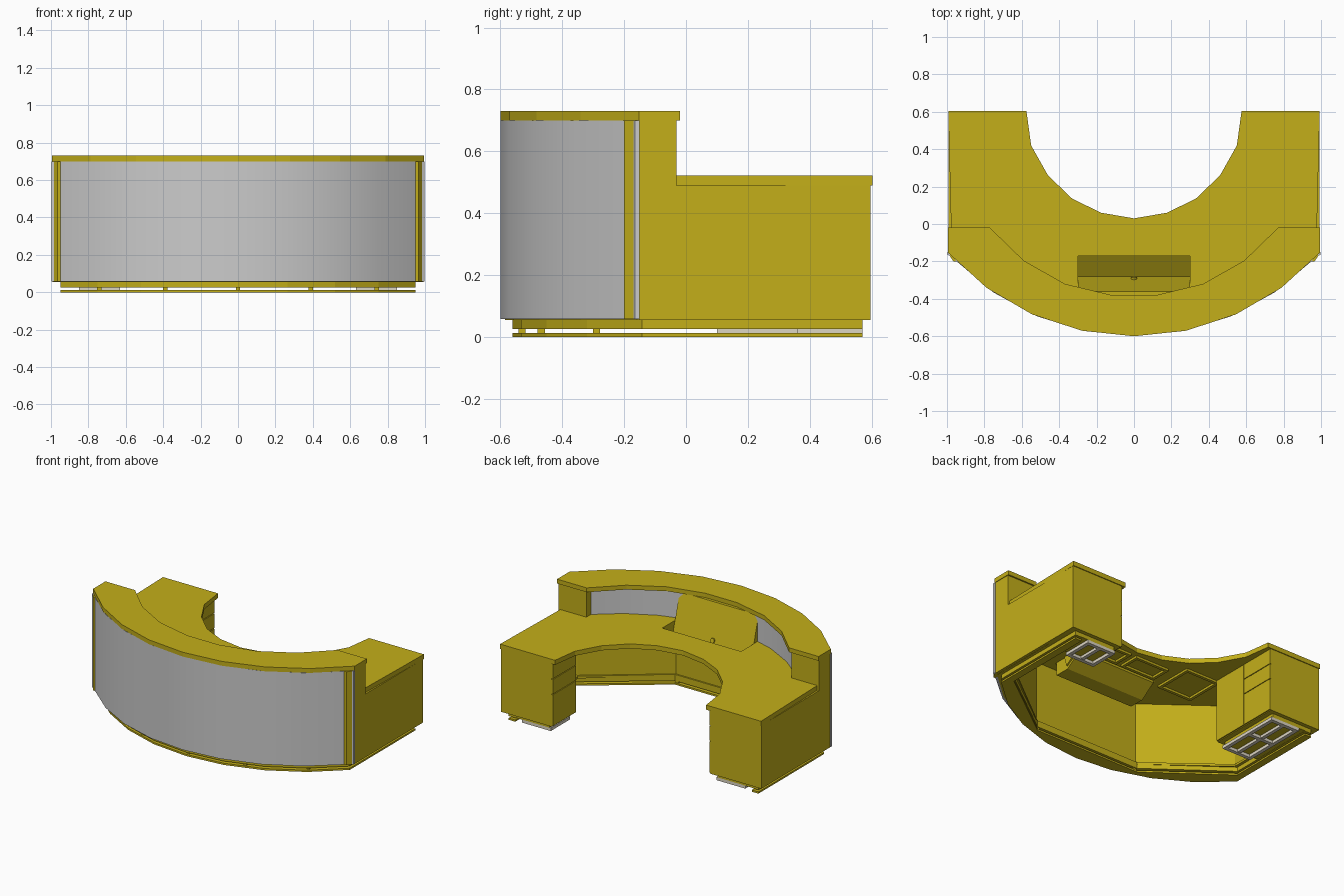
import bpy, bmesh, math
from mathutils import Matrix

if "Cube" in bpy.data.objects:
    bpy.data.objects.remove(bpy.data.objects["Cube"])

CY = 0.73  # centre of the big front arc


def material(name, rgb):
    m = bpy.data.materials.new(name)
    m.diffuse_color = (*rgb, 1)
    m.use_nodes = True
    m.node_tree.nodes["Principled BSDF"].inputs["Base Color"].default_value = m.diffuse_color
    return m


WOOD = material("ochre_wood", (0.55, 0.43, 0.01))
BEIGE = material("beige_metal", (0.72, 0.67, 0.55))


def finish(bm, name, mat=None, smooth=False):
    bmesh.ops.recalc_face_normals(bm, faces=bm.faces)
    me = bpy.data.meshes.new(name)
    bm.to_mesh(me)
    bm.free()
    ob = bpy.data.objects.new(name, me)
    bpy.context.collection.objects.link(ob)
    if mat:
        me.materials.append(mat)
    if smooth:
        bpy.ops.object.select_all(action='DESELECT')
        ob.select_set(True)
        bpy.context.view_layer.objects.active = ob
        bpy.ops.object.shade_smooth_by_angle(angle=math.radians(30))
    return ob


def extrude(name, pts, vec, mat=None, smooth=False):
    bm = bmesh.new()
    f = bm.faces.new([bm.verts.new(p) for p in pts])
    r = bmesh.ops.extrude_face_region(bm, geom=[f])
    bmesh.ops.translate(bm, vec=vec, verts=[g for g in r["geom"] if isinstance(g, bmesh.types.BMVert)])
    return finish(bm, name, mat, smooth)


def prism(name, pts, z0, z1, mat=WOOD, smooth=False):
    return extrude(name, [(x, y, z0) for x, y in pts], (0, 0, z1 - z0), mat, smooth)


def box(name, x, y, z, mat=WOOD):
    pts = [(x[0], y[0]), (x[1], y[0]), (x[1], y[1]), (x[0], y[1])]
    return prism(name, pts, z[0], z[1], mat)


def arc(r, xmax, n=8):
    a = math.asin(xmax / r)
    return [(r * math.sin(t), CY - r * math.cos(t)) for t in (a * (2 * i / n - 1) for i in range(n + 1))]


def mirrored(half):
    return half + [(-x, y) for x, y in reversed(half) if abs(x) > 1e-6]


# upper transaction counter
inner = mirrored([(0.995, -0.02), (0.77, -0.02), (0.59, -0.195), (0.37, -0.32), (0.12, -0.38)])
prism("upper_counter", arc(1.33, 0.995) + inner, 0.70, 0.73)

# curved front panel and inner riser
prism("front_panel", arc(1.329, 0.955) + arc(1.305, 0.945)[::-1], 0.058, 0.70, None, True)
prism("riser_panel", arc(1.145, 0.80) + arc(1.125, 0.79)[::-1], 0.52, 0.70, None, True)

# worktop with the monitor well cut out
knee = mirrored([(0.575, 0.603), (0.55, 0.42), (0.46, 0.26), (0.33, 0.135), (0.175, 0.06), (0, 0.03)])
worktop = prism("worktop", [(-0.993, 0.603)] + arc(1.305, 0.975) + [(0.993, 0.603)] + knee, 0.49, 0.522)
cutter = box("well_cutter", (-0.3, 0.3), (-0.40, -0.17), (0.4, 0.6), None)
cutter.hide_render = True
cutter.hide_set(True)
mod = worktop.modifiers.new("well", 'BOOLEAN')
mod.operation = 'DIFFERENCE'
mod.solver = 'EXACT'
mod.object = cutter

# monitor well: steep screen panel and sloping floor
well = [(-0.385, 0.70), (-0.36, 0.70), (-0.28, 0.42), (-0.17, 0.495), (-0.17, 0.475), (-0.28, 0.40), (-0.385, 0.40)]
extrude("monitor_well", [(-0.3, y, z) for y, z in well], (0.6, 0, 0), WOOD)
for s in (-1, 1):
    extrude("well_cheek", [(s * 0.3, -0.28, 0.42), (s * 0.3, -0.17, 0.49), (s * 0.3, -0.17, 0.52),
                           (s * 0.3, -0.31, 0.52)], (s * 0.01, 0, 0), WOOD)
bm = bmesh.new()
bmesh.ops.create_cone(bm, cap_ends=True, segments=12, radius1=0.015, radius2=0.015, depth=0.02,
                      matrix=Matrix.Translation((0, -0.293, 0.47)) @ Matrix.Rotation(math.radians(-74), 4, 'X'))
finish(bm, "well_knob", WOOD)

# sides: end panels, riser end boxes, corner trims
for s, side in ((-1, "left"), (1, "right")):
    prof = [(-0.15, 0.055), (0.597, 0.055), (0.597, 0.49), (-0.03, 0.49), (-0.03, 0.70), (-0.15, 0.70)]
    extrude(side + "_end_panel", [(s * 0.972, y, z) for y, z in prof], (s * 0.019, 0, 0), WOOD)
    prism(side + "_riser_box", [(s * 0.78, -0.03), (s * 0.975, -0.03), (s * 0.975, -0.16),
                                (s * 0.78, -0.32)], 0.52, 0.70)
    prism(side + "_corner_post", [(s * 0.94, -0.20), (s * 0.965, -0.20), (s * 0.985, -0.17),
                                  (s * 0.985, -0.15), (s * 0.94, -0.15)], 0.058, 0.70)
    prism(side + "_corner_strip", [(s * 0.98, -0.172), (s * 0.996, -0.165), (s * 0.996, -0.15),
                                   (s * 0.98, -0.15)], 0.058, 0.70, None)

# knee-hole back wall and the carcass floor / base rings
wall_out = mirrored([(0.975, -0.09), (0.90, -0.11), (0.41, -0.475)])
wall_in = mirrored([(0.975, -0.07), (0.89, -0.09), (0.40, -0.46)])
prism("kneehole_wall", wall_out + wall_in[::-1], 0.055, 0.49)


def base_ring(name, r, x, yend, inset, z0, z1):
    hole = mirrored([(x - inset, yend), (x - inset, -0.08), (0.40, -0.45)])
    prism(name, [(-x, yend)] + arc(r, x) + [(x, yend)] + hole, z0, z1)


base_ring("carcass_floor", 1.315, 0.97, 0.597, 0.09, 0.055, 0.07)
base_ring("upper_plinth", 1.29, 0.95, 0.57, 0.05, 0.026, 0.056)
base_ring("lower_plinth", 1.29, 0.95, 0.57, 0.05, 0.0, 0.012)

# plinth blocks that carry the ring over the lower strip
for a in range(-36, 37, 18):
    t = math.radians(a)
    x, y = 1.26 * math.sin(t), CY - 1.26 * math.cos(t)
    box("plinth_foot", (x - 0.012, x + 0.012), (y - 0.012, y + 0.012), (0.01, 0.03))


def frame(name, x, y, z, w, mat, bars=0):
    box(name + "_side", (x[0], x[0] + w), y, z, mat)
    box(name + "_side", (x[1] - w, x[1]), y, z, mat)
    for i in range(bars + 2):
        yy = y[0] + (y[1] - y[0] - w) * i / (bars + 1)
        box(name + "_bar", (x[0] + w, x[1] - w), (yy, yy + w), z, mat)


# pedestals: long one with drawers on the left, short one on the right
for s, side, y0 in ((-1, "left", 0.08), (1, "right", 0.34)):
    xs = sorted((s * 0.605, s * 0.975))
    box(side + "_pedestal", xs, (y0, 0.597), (0.055, 0.49))
    box(side + "_pedestal_plinth", sorted((s * 0.64, s * 0.90)), (y0 + 0.03, 0.57), (0.028, 0.056))
    fx = sorted((s * 0.63, s * 0.85))
    frame(side + "_foot_frame", fx, (y0 + 0.02, 0.57), (0.008, 0.029), 0.025, BEIGE, 1 if s < 0 else 0)
    box(side + "_foot_rail", (sum(fx) / 2 - 0.012, sum(fx) / 2 + 0.012), (y0 + 0.03, 0.56), (0.01, 0.028), BEIGE)
    dx = sorted((s * 0.597, s * 0.605))
    for z0, z1 in ((0.06, 0.275), (0.28, 0.38), (0.385, 0.487)):
        box(side + "_drawer_front", dx, (0.343, 0.595), (z0, z1))
box("left_cupboard_door", (-0.605, -0.597), (0.083, 0.338), (0.06, 0.487))

# stiffening frames under the worktop
for x0, x1, y0, y1 in ((-0.62, -0.36, -0.20, 0.08), (-0.28, -0.02, -0.15, 0.0),
                       (0.02, 0.28, -0.15, 0.0), (0.36, 0.62, -0.20, 0.08)):
    frame("under_frame", (x0, x1), (y0, y1), (0.475, 0.49), 0.02, WOOD)
